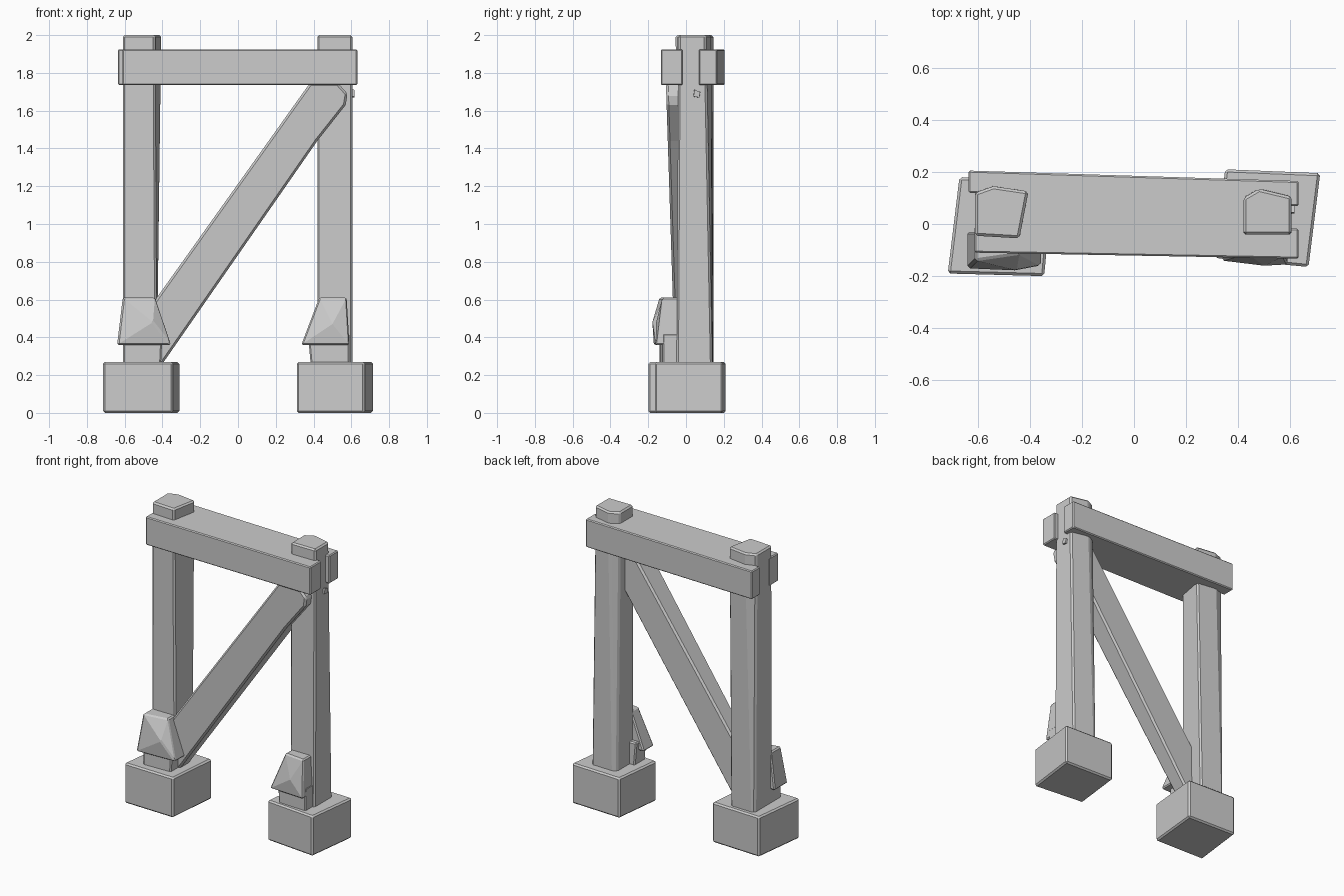
import bpy, bmesh
from mathutils import Vector


def loft(name, a, b, bevel=0.008, poke=None):
    """Solid between two matching loops of 3D points; poke adds a raised point on side 0."""
    bm = bmesh.new()
    va = [bm.verts.new(p) for p in a]
    vb = [bm.verts.new(p) for p in b]
    n = len(a)
    bm.faces.new(va[::-1])
    bm.faces.new(vb)
    for i in range(n):
        j = (i + 1) % n
        quad = (va[i], va[j], vb[j], vb[i])
        if i == 0 and poke:
            tip = bm.verts.new(poke)
            for k in range(4):
                bm.faces.new((quad[k], quad[(k + 1) % 4], tip))
        else:
            bm.faces.new(quad)
    bmesh.ops.recalc_face_normals(bm, faces=bm.faces[:])
    mesh = bpy.data.meshes.new(name)
    bm.to_mesh(mesh)
    bm.free()
    ob = bpy.data.objects.new(name, mesh)
    bpy.context.collection.objects.link(ob)
    if bevel:
        m = ob.modifiers.new("worn_edges", 'BEVEL')
        m.width = bevel
        m.segments = 1
        m.limit_method = 'ANGLE'
        m.angle_limit = 0.6
    return ob


def at(z, pts):
    return [(x, y, z) for x, y in pts]


# Stone footings, slightly skewed
foot_l = [(-0.715, -0.19), (-0.345, -0.20), (-0.31, 0.165), (-0.67, 0.18)]
foot_r = [(0.31, -0.13), (0.67, -0.165), (0.715, 0.195), (0.35, 0.21)]
for name, pts in (("left_footing", foot_l), ("right_footing", foot_r)):
    loft(name, at(0, pts), at(0.27, pts), 0.01)

# Uprights, with a hewn back corner widening to the top
loft("left_post",
     at(0.2, [(-0.61, -0.05), (-0.43, -0.05), (-0.43, 0.14), (-0.59, 0.145), (-0.61, 0.135)]),
     at(2.0, [(-0.61, -0.045), (-0.44, -0.055), (-0.405, 0.125), (-0.54, 0.145), (-0.61, 0.12)]), 0.01)
loft("right_post",
     at(0.2, [(0.42, -0.05), (0.605, -0.05), (0.605, 0.14), (0.44, 0.145), (0.42, 0.13)]),
     at(2.0, [(0.42, -0.04), (0.605, -0.04), (0.605, 0.105), (0.48, 0.135), (0.42, 0.10)]), 0.01)

# Double top beam with a filler between the posts
rails = {
    "front_rail": [(-0.612, -0.11), (0.632, -0.133), (0.632, -0.018), (-0.612, -0.01)],
    "back_rail": [(-0.635, 0.12), (0.632, 0.068), (0.632, 0.165), (-0.635, 0.205)],
    "rail_filler": [(-0.60, -0.03), (0.60, -0.03), (0.60, 0.09), (-0.60, 0.14)],
}
for name, pts in rails.items():
    loft(name, at(1.735, pts), at(1.925, pts), 0.006)

# Diagonal brace
outline = [(-0.40, 0.26), (0.42, 1.44), (0.57, 1.63), (0.58, 1.69), (0.53, 1.745),
           (0.38, 1.745), (-0.43, 0.61), (-0.50, 0.50), (-0.50, 0.26)]
loft("diagonal_brace",
     [(x, -0.06 - 0.045 * (z - 0.3) / 1.4, z) for x, z in outline],
     [(x, 0.05, z) for x, z in outline], 0.012)

# Peg poking out of the right post
loft("brace_peg",
     [(0.55, 0.035, 1.67), (0.55, 0.075, 1.665), (0.55, 0.08, 1.70), (0.55, 0.04, 1.73)],
     [(0.616, 0.04, 1.675), (0.616, 0.07, 1.67), (0.616, 0.075, 1.70), (0.616, 0.045, 1.71)], 0)

# Wedge caps on small stubs at the front of each post
loft("left_stub", at(0.2, [(-0.61, -0.14), (-0.41, -0.135), (-0.41, 0), (-0.61, 0)]),
     at(0.42, [(-0.61, -0.14), (-0.40, -0.135), (-0.40, 0), (-0.61, 0)]))
loft("right_stub", at(0.2, [(0.39, -0.115), (0.59, -0.125), (0.59, 0), (0.39, 0)]),
     at(0.42, [(0.37, -0.115), (0.59, -0.125), (0.59, 0), (0.37, 0)]))
loft("left_wedge", at(0.36, [(-0.64, -0.17), (-0.355, -0.16), (-0.355, -0.03), (-0.64, -0.03)]),
     at(0.61, [(-0.61, -0.14), (-0.44, -0.115), (-0.44, -0.03), (-0.61, -0.03)]),
     0.008, (-0.45, -0.178, 0.48))
loft("right_wedge", at(0.36, [(0.335, -0.14), (0.59, -0.155), (0.59, -0.03), (0.335, -0.03)]),
     at(0.61, [(0.43, -0.11), (0.575, -0.125), (0.575, -0.03), (0.43, -0.03)]),
     0.008, (0.50, -0.16, 0.47))
